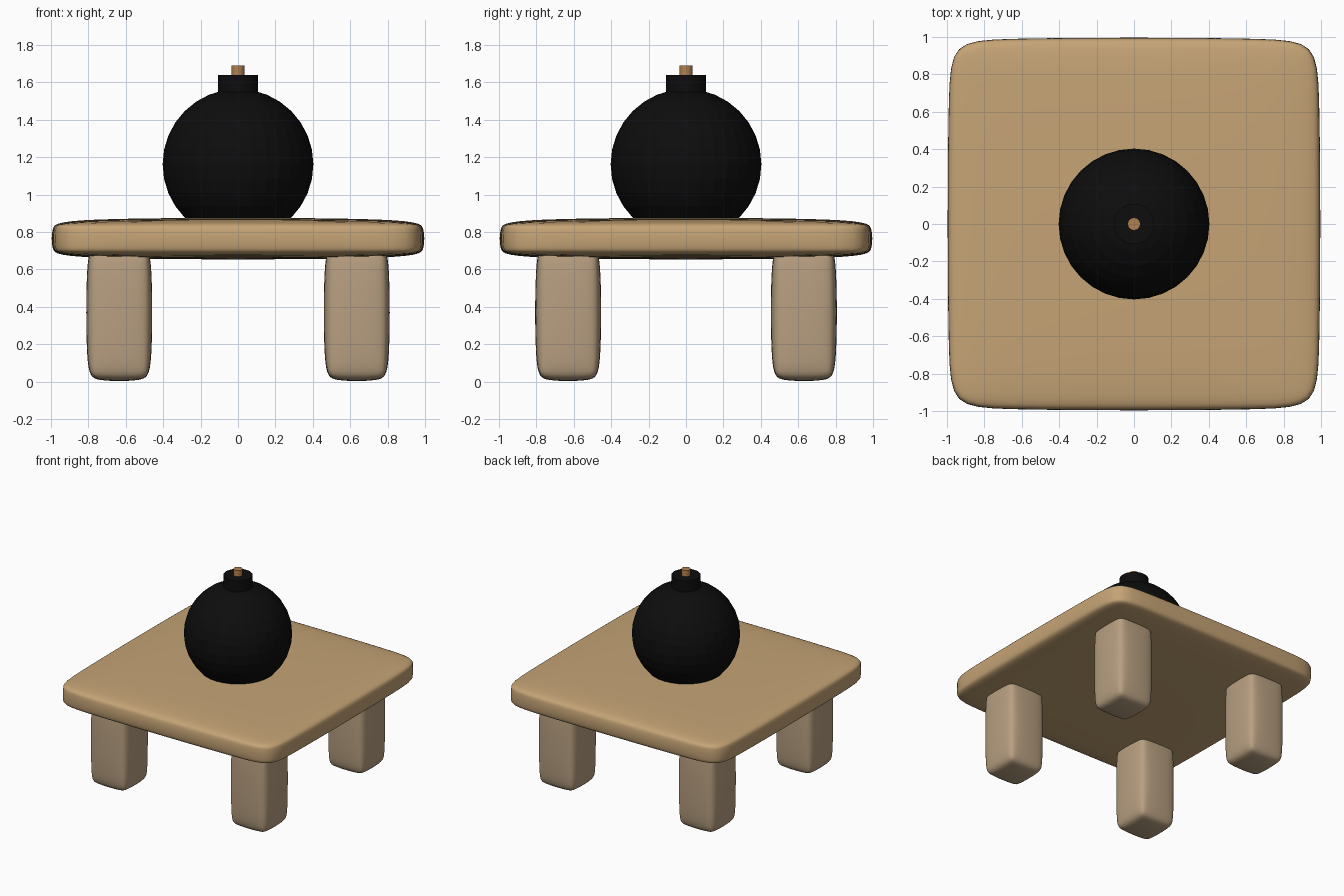
import bpy, bmesh

if "Cube" in bpy.data.objects:
    bpy.data.objects.remove(bpy.data.objects["Cube"])


def material(name, rgb):
    m = bpy.data.materials.new(name)
    m.diffuse_color = (*rgb, 1)
    m.use_nodes = True
    m.node_tree.nodes["Principled BSDF"].inputs["Base Color"].default_value = m.diffuse_color
    return m


TOP_WOOD = material("top_wood", (0.56, 0.37, 0.18))
LEG_WOOD = material("leg_wood", (0.48, 0.35, 0.22))
BLACK = material("black_iron", (0.004, 0.004, 0.004))
CORD = material("cord", (0.45, 0.22, 0.08))


def soft_box(name, lo, hi, bevel, mat):
    """Bevelled, subdivided box filling the given bounds."""
    size = [b - a for a, b in zip(lo, hi)]
    bm = bmesh.new()
    bmesh.ops.create_cube(bm, size=1)
    bmesh.ops.scale(bm, vec=size, verts=bm.verts)
    bmesh.ops.bevel(bm, geom=bm.edges[:], offset=bevel, segments=1, affect='EDGES')
    for f in bm.faces:
        f.smooth = True
    me = bpy.data.meshes.new(name)
    bm.to_mesh(me)
    bm.free()
    ob = bpy.data.objects.new(name, me)
    bpy.context.collection.objects.link(ob)
    me.materials.append(mat)
    ob.location = [(a + b) / 2 for a, b in zip(lo, hi)]
    sub = ob.modifiers.new("soften", 'SUBSURF')
    sub.levels = sub.render_levels = 3
    # undo the shrinkage of the subdivision
    bpy.context.view_layer.update()
    ob.scale = [s / d for s, d in zip(size, ob.dimensions)]


def finish(name, mat):
    ob = bpy.context.object
    ob.name = name
    ob.data.materials.append(mat)


def cylinder(name, radius, z0, z1, mat):
    bpy.ops.mesh.primitive_cylinder_add(vertices=32, radius=radius, depth=z1 - z0,
                                        location=(0, 0, (z0 + z1) / 2))
    finish(name, mat)


# table
soft_box("table_top", (-1, -1, 0.65), (1, 1, 0.88), 0.05, TOP_WOOD)
for sx, side in ((-1, "left"), (1, "right")):
    for sy, end in ((-1, "front"), (1, "back")):
        cx, cy, h = sx * 0.635, sy * 0.63, 0.18
        soft_box(f"{end}_{side}_leg", (cx - h, cy - h, 0), (cx + h, cy + h, 0.74),
                 0.045, LEG_WOOD)

# round bomb resting in the table top
bpy.ops.mesh.primitive_uv_sphere_add(segments=32, ring_count=16, radius=0.403,
                                     location=(0, 0, 1.162))
finish("bomb_body", BLACK)
cylinder("bomb_neck", 0.108, 1.48, 1.64, BLACK)
cylinder("fuse", 0.034, 1.58, 1.69, CORD)
